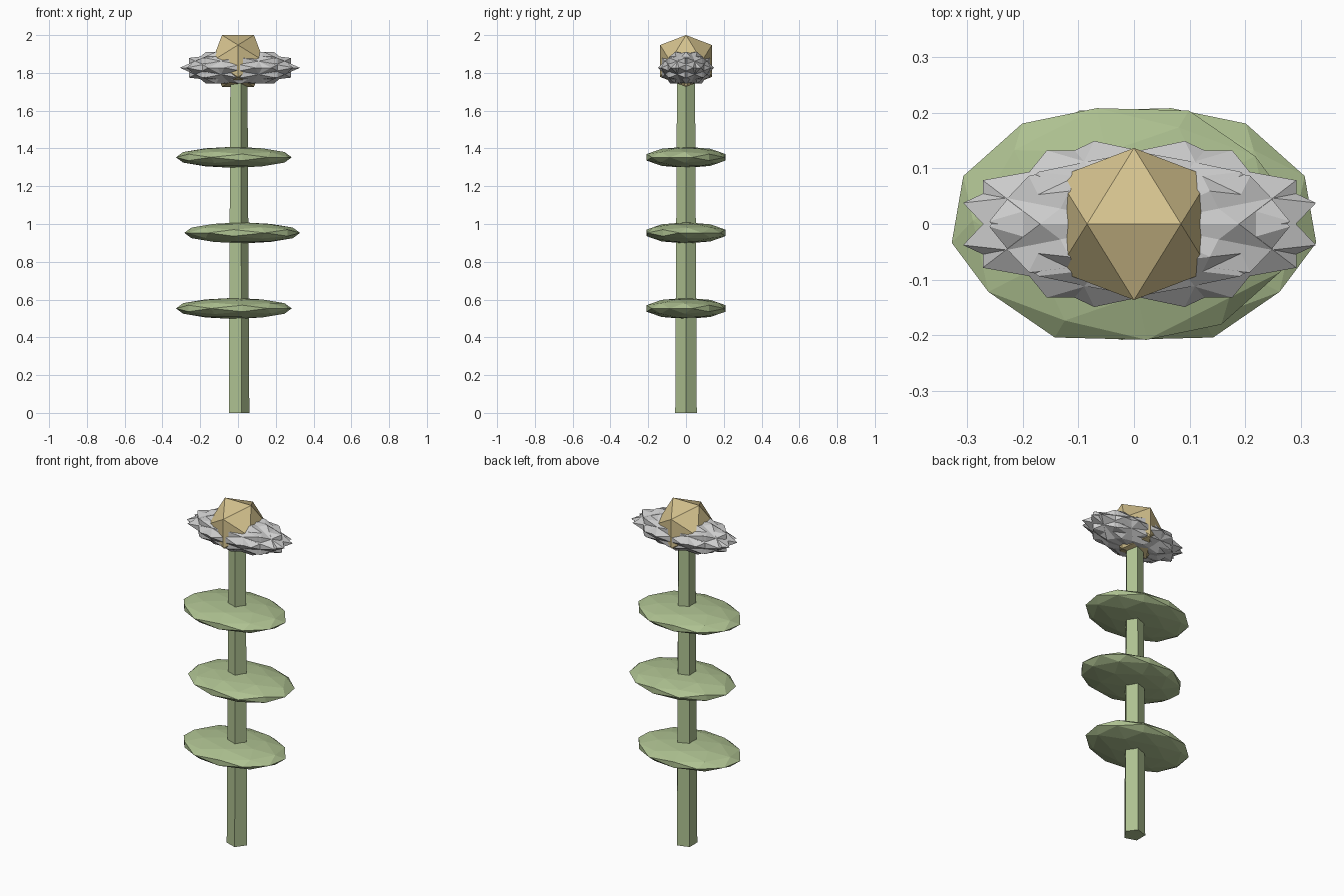
import bpy, bmesh, math
from mathutils import Matrix, Vector

if "Cube" in bpy.data.objects:
    bpy.data.objects.remove(bpy.data.objects["Cube"])


def material(name, rgb):
    m = bpy.data.materials.new(name)
    m.diffuse_color = (*rgb, 1)
    m.use_nodes = True
    m.node_tree.nodes["Principled BSDF"].inputs["Base Color"].default_value = m.diffuse_color
    return m


def finish(name, bm, mat=None):
    me = bpy.data.meshes.new(name)
    bm.to_mesh(me)
    bm.free()
    ob = bpy.data.objects.new(name, me)
    bpy.context.collection.objects.link(ob)
    if mat:
        me.materials.append(mat)
    return ob


def icosahedron(bm, radius=1.0):
    # Icosahedron with a horizontal edge (along x) on top
    p = (1 + 5 ** 0.5) / 2
    k = radius / math.hypot(1, p)
    pts = []
    for s in (-k, k):
        for t in (-p * k, p * k):
            pts += [(s, 0, t), (0, t, s), (t, s, 0)]
    verts = [bm.verts.new(c) for c in pts]
    bmesh.ops.convex_hull(bm, input=verts)
    return verts


def ball(name, matrix, detail=0, mat=None):
    bm = bmesh.new()
    icosahedron(bm)
    if detail:
        bmesh.ops.subdivide_edges(bm, edges=bm.edges[:], cuts=detail, use_grid_fill=True)
        for v in bm.verts:
            v.co.normalize()
    bm.transform(matrix)
    bmesh.ops.recalc_face_normals(bm, faces=bm.faces[:])
    return finish(name, bm, mat)


green = material("leaf_green", (0.42, 0.53, 0.28))
gold = material("centre_gold", (0.66, 0.54, 0.27))

# Five-sided tapering stem, one corner towards +x
bm = bmesh.new()
bmesh.ops.create_cone(bm, cap_ends=True, segments=5, radius1=0.06, radius2=0.05, depth=1.8)
first = max(bm.verts, key=lambda v: (round(v.co.x, 4), v.co.z)).co
turn = -math.atan2(first.y, first.x)
bm.transform(Matrix.Translation((0, 0, 0.9)) @ Matrix.Rotation(turn, 4, 'Z'))
finish("stem", bm, green)

# Flat leaf discs, shifted to alternate sides
for i in range(3):
    side = -1 if i % 2 == 0 else 1
    m = (Matrix.Translation((side * 0.022, 0, 0.553 + 0.4 * i))
         @ Matrix.Diagonal((0.31, 0.222, 0.056, 1))
         @ Matrix.Rotation(side * 0.4, 4, 'Z'))
    ball(f"leaf_{i + 1}", m, 1, green)

# Petals: overlapping flattened icosahedra turned about the stem
COUNT = 8
for i in range(COUNT):
    a = 2 * math.pi * i / COUNT
    m = (Matrix.Translation((0.01 + 0.012 * math.cos(a), 0.005 * math.sin(a), 1.827))
         @ Matrix.Diagonal((0.318, 0.15, 0.099, 1))
         @ Matrix.Rotation(a, 4, 'Z'))
    ball(f"petal_{i + 1}", m)

# Flower centre
ball("flower_centre", Matrix.Translation((0, 0, 1.863)) @ Matrix.Scale(0.161, 4), 0, gold)
